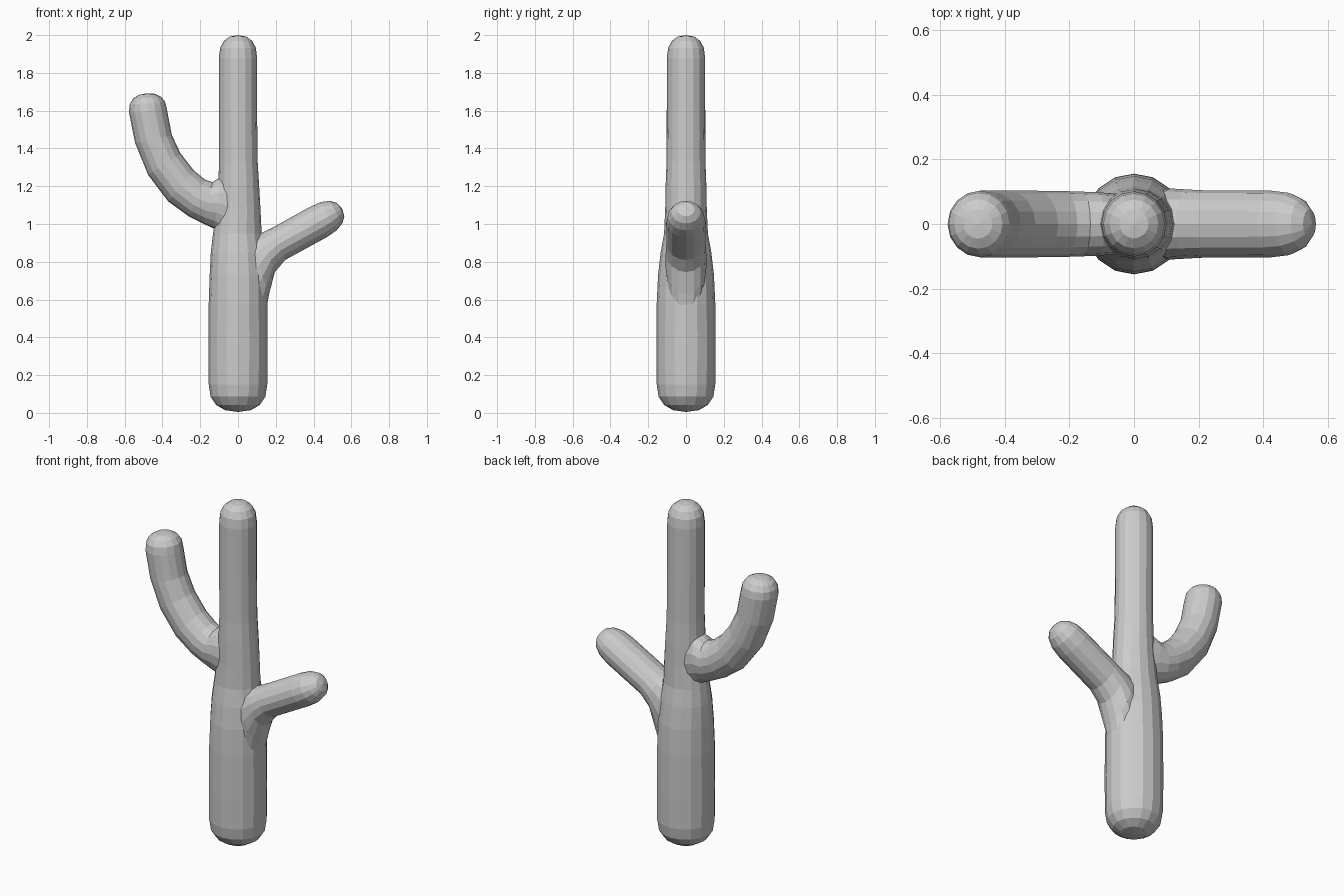
import bpy, bmesh, math
from mathutils import Vector

if "Cube" in bpy.data.objects:
    bpy.data.objects.remove(bpy.data.objects["Cube"])

SIDES = 16


def cap_sections(sec, prev, length):
    """Shrinking sections that round off a tube end; returns them and the tip."""
    a, b, ry = sec
    c, half = (a + b) / 2, (b - a) / 2
    out = Vector((-half.y, half.x)).normalized()
    if out.dot(c - (prev[0] + prev[1]) / 2) < 0:
        out = -out
    rings = []
    for deg in (22.5, 45, 67.5):
        t = math.radians(deg)
        s, o = math.cos(t) ** 0.85, math.sin(t) ** 0.85 * length
        rings.append((c + out * o - half * s, c + out * o + half * s, ry * s))
    return rings, c + out * length


def tube(name, rows, start_cap=0, end_cap=0):
    """Loft through (edge point, opposite edge point, depth radius) in the xz plane."""
    secs = [(Vector(a), Vector(b), ry) for a, b, ry in rows]
    first = last = None
    head, tail = [], []
    if start_cap:
        head, first = cap_sections(secs[0], secs[1], start_cap)
    if end_cap:
        tail, last = cap_sections(secs[-1], secs[-2], end_cap)
    secs = head[::-1] + secs + tail

    bm = bmesh.new()
    rings = []
    for a, b, ry in secs:
        c, half = (a + b) / 2, (b - a) / 2
        ring = []
        for i in range(SIDES):
            t = 2 * math.pi * i / SIDES
            p = c + half * math.cos(t)
            ring.append(bm.verts.new((p.x, ry * math.sin(t), p.y)))
        rings.append(ring)
    for r, s in zip(rings, rings[1:]):
        for i in range(SIDES):
            j = (i + 1) % SIDES
            bm.faces.new((r[i], r[j], s[j], s[i]))
    for ring, tip in ((rings[0], first), (rings[-1], last)):
        if tip is None:
            bm.faces.new(ring)
        else:
            v = bm.verts.new((tip.x, 0, tip.y))
            for i in range(SIDES):
                bm.faces.new((ring[i], ring[(i + 1) % SIDES], v))
    bmesh.ops.recalc_face_normals(bm, faces=bm.faces)
    me = bpy.data.meshes.new(name)
    bm.to_mesh(me)
    bm.free()
    ob = bpy.data.objects.new(name, me)
    bpy.context.collection.objects.link(ob)
    return ob


# Trunk: height, left edge, right edge, depth radius
trunk = tube("cactus", [((-l, z), (r, z), d) for z, l, r, d in (
    (0.15, .155, .155, .155), (0.35, .156, .156, .156), (0.58, .155, .155, .155),
    (0.73, .15, .15, .148), (0.85, .144, .14, .134), (0.95, .132, .125, .116),
    (1.08, .115, .119, .11), (1.2, .105, .112, .108), (1.33, .1, .104, .103),
    (1.6, .101, .101, .101), (1.88, .101, .101, .101))], 0.145, 0.12)

# Long arm curving upward
left_arm = tube("left_arm", [
    ((-.06, .93), (.04, 1.24), .09), ((-.125, .975), (-.09, 1.25), .098),
    ((-.18, 1.0), (-.135, 1.222), .1), ((-.26, 1.04), (-.175, 1.235), .102),
    ((-.37, 1.12), (-.235, 1.285), .103), ((-.476, 1.26), (-.305, 1.375), .103),
    ((-.545, 1.43), (-.35, 1.47), .103), ((-.577, 1.59), (-.376, 1.605), .103)],
    end_cap=0.095)

# Short straight arm
right_arm = tube("right_arm", [
    ((.145, .52), (-.02, .92), .1), ((.165, .63), (.06, .94), .11),
    ((.195, .745), (.13, .955), .107), ((.25, .81), (.19, .985), .104),
    ((.47, .93), (.38, 1.09), .103)], end_cap=0.145)

# Fuse the arms into the trunk
bpy.context.view_layer.objects.active = trunk
for arm in (left_arm, right_arm):
    mod = trunk.modifiers.new("union", 'BOOLEAN')
    mod.operation = 'UNION'
    mod.solver = 'EXACT'
    mod.object = arm
    bpy.ops.object.modifier_apply(modifier=mod.name)
    bpy.data.objects.remove(arm)
